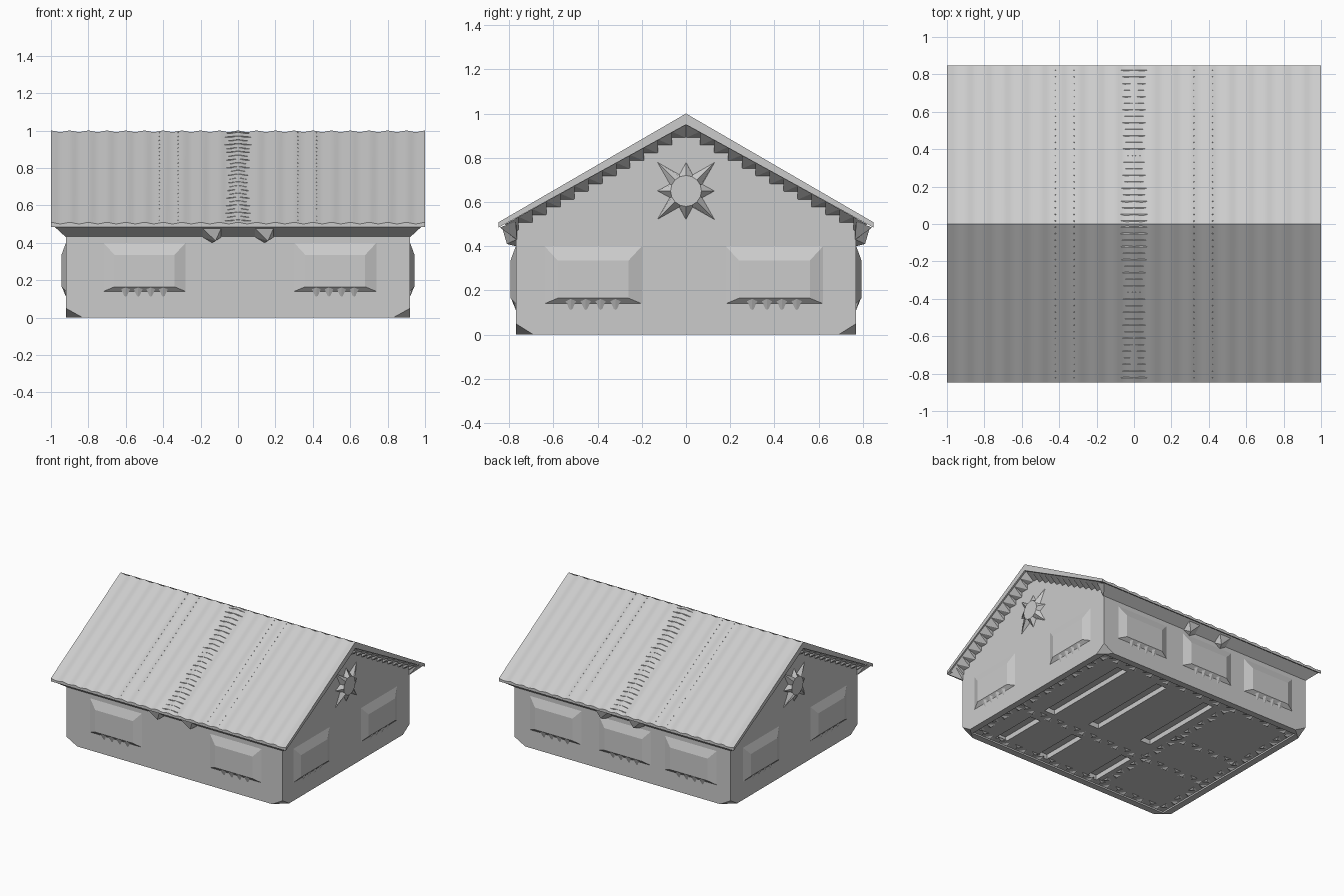
import bpy, bmesh, math
from mathutils import Vector

if "Cube" in bpy.data.objects:
    bpy.data.objects.remove(bpy.data.objects["Cube"])

grey = bpy.data.materials.new("plain_grey")
grey.diffuse_color = (0.6, 0.6, 0.6, 1)
grey.use_nodes = True
grey.node_tree.nodes["Principled BSDF"].inputs["Base Color"].default_value = grey.diffuse_color


def finish(name, bm, smooth=None):
    bmesh.ops.recalc_face_normals(bm, faces=bm.faces)
    me = bpy.data.meshes.new(name)
    bm.to_mesh(me)
    bm.free()
    me.materials.append(grey)
    ob = bpy.data.objects.new(name, me)
    bpy.context.collection.objects.link(ob)
    if smooth:
        bpy.ops.object.select_all(action='DESELECT')
        ob.select_set(True)
        bpy.context.view_layer.objects.active = ob
        bpy.ops.object.shade_smooth_by_angle(angle=math.radians(smooth))
    return ob


def hulls(name, groups, smooth=None):
    """One object made of a convex solid per group of points."""
    bm = bmesh.new()
    for pts in groups:
        part = bmesh.new()
        for p in pts:
            part.verts.new(p)
        bmesh.ops.convex_hull(part, input=part.verts)
        bmesh.ops.dissolve_limit(part, angle_limit=0.01, verts=part.verts, edges=part.edges)
        tmp = bpy.data.meshes.new("tmp")
        part.to_mesh(tmp)
        part.free()
        bm.from_mesh(tmp)
        bpy.data.meshes.remove(tmp)
    return finish(name, bm, smooth)


def box(x0, x1, y0, y1, z0, z1):
    return [(x, y, z) for x in (x0, x1) for y in (y0, y1) for z in (z0, z1)]


def top_z(y):      # upper roof slope
    return 0.996 - 0.582 * abs(y)


def under_z(y):    # lower roof slope
    return 0.95 - 0.555 * abs(y)


X, Y = 0.92, 0.77
SIGNS = (-1, 1)

# Walls: gabled block with clipped bottom corners
pts = [(s * X, 0, 0.955) for s in SIGNS]
for s in SIGNS:
    for t in SIGNS:
        pts += [(s * X, t * Y, 0.53), (s * X, t * Y, 0.05),
                (s * 0.83, t * Y, 0), (s * X, t * 0.69, 0)]
walls = hulls("walls", [pts])

# Floor recess and long slots in the floor
slots = [(0.63, -0.17, 0.62), (0.27, -0.12, 0.62), (-0.15, -0.06, 0.63),
         (0.65, -0.68, -0.3), (0.27, -0.68, -0.3), (-0.18, -0.68, -0.3)]
cut_floor = hulls("floor_cutter", [box(-0.87, 0.87, -0.72, 0.72, -0.1, 0.012)])
cut_slots = hulls("slot_cutter", [box(x - 0.045, x + 0.045, a, b, -0.1, 0.05) for x, a, b in slots])
for c in (cut_floor, cut_slots):
    c.hide_render = True
    c.hide_viewport = True
    m = walls.modifiers.new(c.name, 'BOOLEAN')
    m.operation = 'DIFFERENCE'
    m.solver = 'EXACT'
    m.object = c

# Lattice strips of small wedges under the floor
lattice = []


def strip(a, b, width=0.06):
    a, b = Vector(a), Vector(b)
    d = b - a
    n = max(2, round(d.length / 0.075))
    side = Vector((-d.y, d.x)).normalized() * width / 2
    for i in range(n):
        p, q = a + d * i / n, a + d * (i + 1) / n
        k = side if i % 2 else -side
        lattice.append([(*(p + k), 0.014), (*(q + k), 0.014),
                        (*((p + q) / 2 - k), 0.014), (*((p + q) / 2 + k * 0.5), 0.0)])


for s in SIGNS:
    strip((-0.84, s * 0.69), (0.84, s * 0.69))
    strip((s * 0.84, -0.69), (s * 0.84, 0.69))
strip((-0.84, -0.235), (0.84, -0.235))
strip((-0.84, 0.12), (-0.25, 0.12))
strip((-0.29, -0.66), (-0.29, 0.66))
hulls("floor_lattice", lattice)

# Roof: corrugated gable sheet
bm = bmesh.new()
N = 120
loops = []
for i in range(N + 1):
    x = -1 + 2 * i / N
    w = 0.004 * math.cos(2 * math.pi * x / 0.1)
    prof = [(-0.847, 0.485), (-0.847, 0.505 + w), (0, 0.996 + w),
            (0.847, 0.505 + w), (0.847, 0.485), (0, 0.95)]
    loops.append([bm.verts.new((x, y, z)) for y, z in prof])
for a, b in zip(loops, loops[1:]):
    for k in range(6):
        bm.faces.new((a[k], a[(k + 1) % 6], b[(k + 1) % 6], b[k]))
for e in (loops[0], loops[-1]):
    bm.faces.new((e[0], e[1], e[2], e[5]))
    bm.faces.new((e[5], e[2], e[3], e[4]))
finish("roof", bm, 25)

# Roof seam ribs along the middle and rows of small studs
ribs, studs = [], []
for s in SIGNS:
    for i in range(24):
        t = (i + 0.5) / 24
        y = s * 0.84 * t
        w = (0.06 + 0.04 * abs(2 * t - 1)) * (1 if i % 2 else 0.75)
        y2 = y - s * 0.014
        ribs.append([(-w, y, top_z(y) - 0.002), (w, y, top_z(y) - 0.002), (0, y2, top_z(y2) - 0.004),
                     (-0.01, y, top_z(y) + 0.006), (0.01, y, top_z(y) + 0.006)])
        for x in (-0.42, -0.32, 0.32, 0.42):
            studs.append([(x - 0.008, y, top_z(y) - 0.004), (x + 0.008, y, top_z(y) - 0.004),
                          (x, y2, top_z(y2) - 0.004), (x, y, top_z(y) + 0.006)])
hulls("roof_seam", ribs)
hulls("roof_studs", studs)

# Sloping soffits under the eaves
soffits = []
for t in SIGNS:
    soffits.append([(s * a, t * y, z) for s in SIGNS for a, y, z in
                    ((0.98, 0.842, 0.485), (0.98, 0.77, 0.51), (0.92, 0.765, 0.43), (0.92, 0.765, 0.51))])
hulls("eave_soffits", soffits)

# Stepped wedges under the gable overhang
teeth = []
M = 13
for s in SIGNS:
    for t in SIGNS:
        for i in range(M):
            y0, y1 = 0.82 * i / M, 0.82 * (i + 1) / M
            ym = (y0 + y1) / 2
            yb = min(y1, Y)
            low = under_z(y1) - 0.025
            teeth.append([(s * 0.99, t * y0, under_z(y0) + 0.003), (s * 0.99, t * y1, under_z(y1) + 0.003),
                          (s * 0.96, t * ym, under_z(ym) - 0.015),
                          (s * 0.915, t * y0, low), (s * 0.915, t * yb, low),
                          (s * 0.915, t * y0, under_z(y0)), (s * 0.915, t * yb, under_z(yb))])
hulls("gable_wedges", teeth)

# Eave brackets at the middle of both long sides
hulls("eave_brackets", [[(x - 0.05, t * 0.83, 0.478), (x + 0.05, t * 0.83, 0.478),
                         (x - 0.05, t * 0.768, 0.43), (x + 0.05, t * 0.768, 0.43),
                         (x, t * 0.768, 0.40), (x + 0.02, t * 0.81, 0.41), (x, t * 0.77, 0.48)]
                        for x in (-0.14, 0.14) for t in SIGNS])

# Bulging window panels, with wedges along each sill
panels, sills = [], []


def window(place, c, half):
    out = 0.024
    panels.append([place(u, -0.01, z) for u, z in
                   ((c - half - 0.06, 0.14), (c + half + 0.06, 0.14),
                    (c - half - 0.06, 0.40), (c + half + 0.06, 0.40))] +
                  [place(u, d, z) for u in (c - half - 0.06, c + half + 0.06) for d, z in ((0, 0.14), (0, 0.40))] +
                  [place(u, out, z) for u in (c - half, c + half) for z in (0.165, 0.335)])
    for i in range(4):
        u = c + half * (i - 1.5) * 0.42
        sills.append([place(u - 0.025, 0.012, 0.155), place(u + 0.025, 0.012, 0.155),
                      place(u, 0.022, 0.165), place(u, -0.005, 0.10), place(u, -0.005, 0.16)])


for t, centres in ((-1, (-0.5, 0.52)), (1, (-0.58, -0.02, 0.57))):
    for c in centres:
        window(lambda u, d, z: (u, t * (Y + d), z), c, 0.16)
for s in SIGNS:
    for c in (-0.42, 0.4):
        window(lambda u, d, z: (s * (X + d), u, z), c, 0.16)
hulls("window_panels", panels, 15)
hulls("window_sills", sills)

# Round gable windows: raised disc with a pointed star surround
bm = bmesh.new()
for s in SIGNS:
    disc, star = [], []
    for i in range(16):
        a = 2 * math.pi * i / 16
        r = (0.13, 0.08, 0.16, 0.08)[i % 4]
        if i % 4 == 2:
            r = 0.185
        disc.append(bm.verts.new((s * 0.95, 0.07 * math.cos(a), 0.65 + 0.07 * math.sin(a))))
        star.append(bm.verts.new((s * 0.919, r * math.cos(a), 0.65 + r * math.sin(a))))
    bm.faces.new(disc)
    for i in range(16):
        j = (i + 1) % 16
        bm.faces.new((disc[i], disc[j], star[j], star[i]))
    bm.faces.new(star[::-1])
finish("round_windows", bm)
